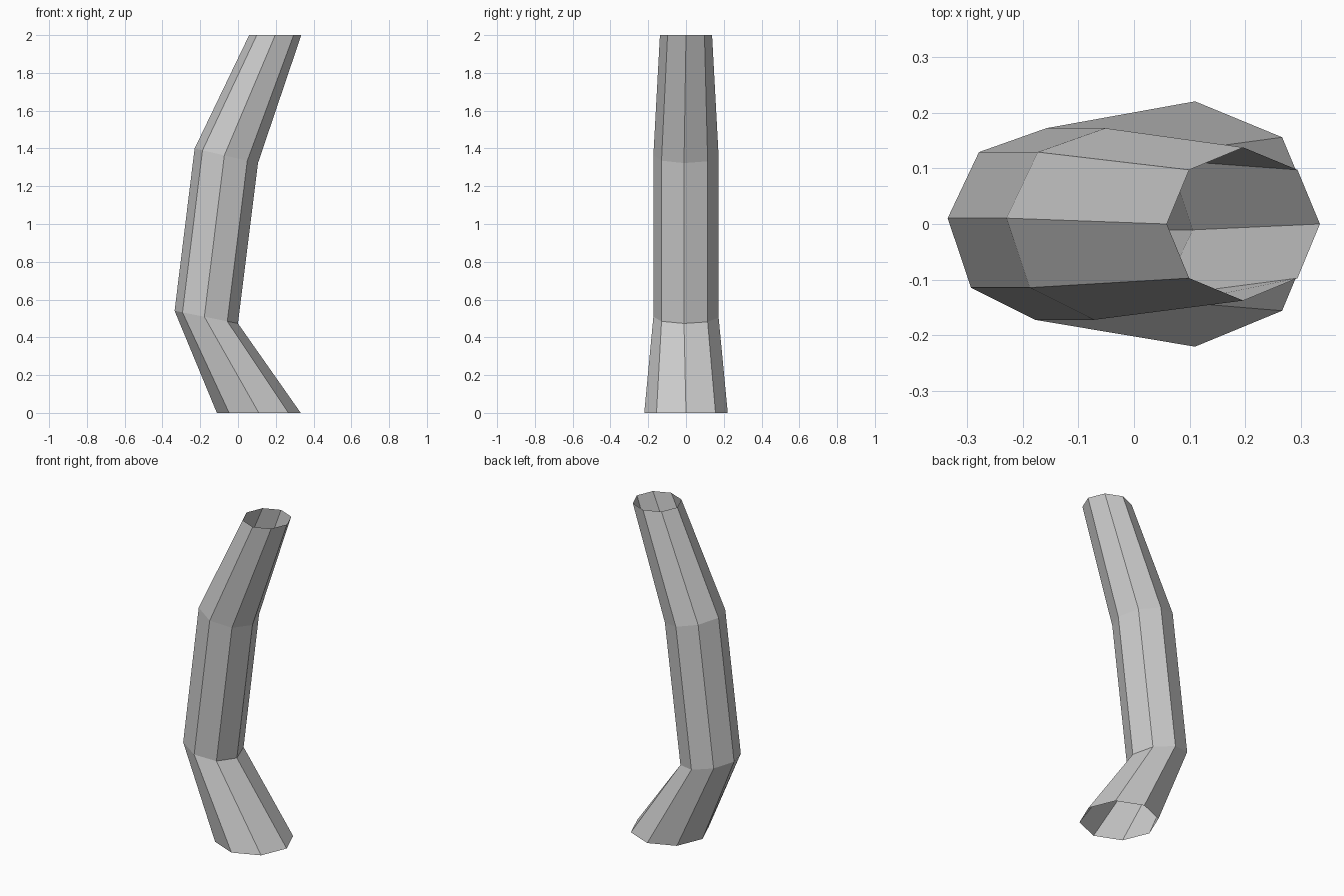
import bpy, bmesh
from math import cos, sin, radians, tau

if "Cube" in bpy.data.objects:
    bpy.data.objects.remove(bpy.data.objects["Cube"])

SIDES = 8
# Cross-sections: centre x, centre z, x radius, y radius, tilt (dz per dx), twist in degrees
RINGS = [
    (0.110, 0.000, 0.222, 0.221, 0.00, 0.0),
    (-0.168, 0.507, 0.168, 0.173, -0.20, -3.5),
    (-0.062, 1.361, 0.168, 0.173, -0.23, -3.5),
    (0.197, 2.000, 0.138, 0.138, 0.00, 0.0),
]

# Open-ended bent trunk, lofted through the cross-sections
bm = bmesh.new()
loops = []
for cx, cz, rx, ry, tilt, twist in RINGS:
    loop = []
    for i in range(SIDES):
        a = tau * i / SIDES + radians(twist)
        dx = rx * cos(a)
        loop.append(bm.verts.new((cx + dx, ry * sin(a), cz + tilt * dx)))
    loops.append(loop)

for low, high in zip(loops, loops[1:]):
    for i in range(SIDES):
        j = (i + 1) % SIDES
        bm.faces.new((low[i], low[j], high[j], high[i]))

mesh = bpy.data.meshes.new("bent_trunk")
bm.to_mesh(mesh)
bm.free()
bpy.context.collection.objects.link(bpy.data.objects.new("bent_trunk", mesh))
